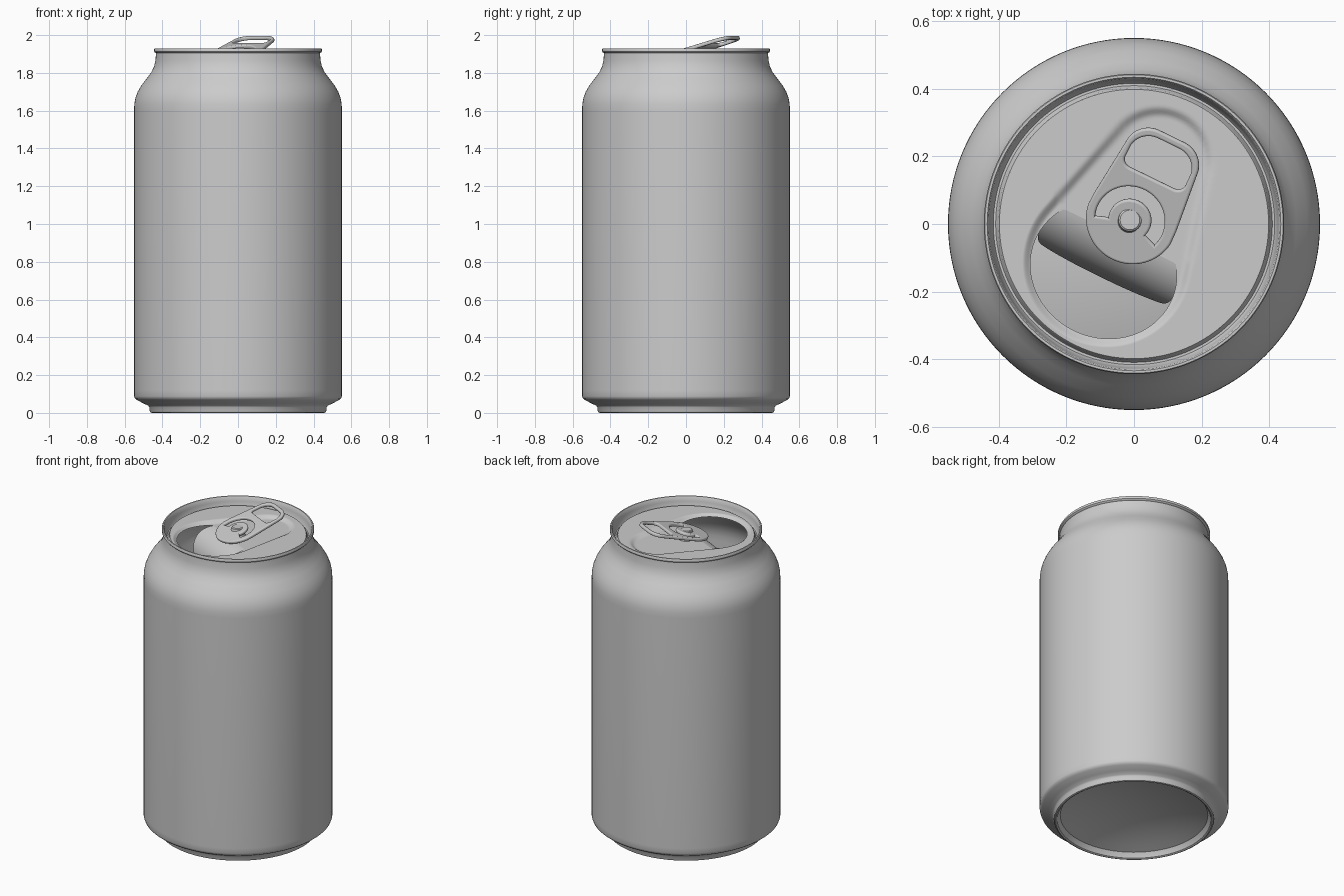
import bpy, bmesh, math
from mathutils import Vector, Matrix

if "Cube" in bpy.data.objects:
    bpy.data.objects.remove(bpy.data.objects["Cube"])

metal = bpy.data.materials.new("brushed_aluminium")
metal.diffuse_color = (0.6, 0.6, 0.6, 1)
metal.use_nodes = True
metal.node_tree.nodes["Principled BSDF"].inputs["Base Color"].default_value = metal.diffuse_color

# Shared lid layout: the tab axis is turned 26 degrees clockwise from +y
TURN = math.radians(26)
P = Vector((math.cos(TURN), -math.sin(TURN)))   # across the tab
A = Vector((math.sin(TURN), math.cos(TURN)))    # along the tab
MOUTH = Vector((-0.09, -0.135))                 # mouth centre
RIVET = Vector((-0.012, 0.012))
HALF_W, HALF_L, CHORD = 0.22, 0.2, 0.11         # mouth ellipse and its straight hinge
PANEL_R = 0.398


def finish(obj, angle=35):
    if not obj.data.materials:
        obj.data.materials.append(metal)
    bpy.ops.object.select_all(action='DESELECT')
    obj.select_set(True)
    bpy.context.view_layer.objects.active = obj
    bpy.ops.object.shade_smooth_by_angle(angle=math.radians(angle))
    return obj


def grid_mesh(name, rows, closed):
    """Skin a list of equally long point rows."""
    bm = bmesh.new()
    vs = [[bm.verts.new(p) for p in row] for row in rows]
    n = len(rows[0])
    for lo, hi in zip(vs, vs[1:]):
        for j in range(n if closed else n - 1):
            k = (j + 1) % n
            bm.faces.new((lo[j], lo[k], hi[k], hi[j]))
    bmesh.ops.remove_doubles(bm, verts=bm.verts, dist=1e-5)
    mesh = bpy.data.meshes.new(name)
    bm.to_mesh(mesh)
    bm.free()
    obj = bpy.data.objects.new(name, mesh)
    bpy.context.collection.objects.link(obj)
    return finish(obj)


def lathe(name, profile, n, centre=(0, 0)):
    rows = [[(centre[0] + r * math.cos(2 * math.pi * j / n),
              centre[1] + r * math.sin(2 * math.pi * j / n), z) for j in range(n)]
            for r, z in profile]
    return grid_mesh(name, rows, True)


def smoothstep(t):
    t = max(0.0, min(1.0, t))
    return t * t * (3 - 2 * t)


def lid_height(q):
    """Flat panel with a teardrop-shaped recess."""
    big, small = Vector((-0.08, -0.115)), Vector((0.072, 0.185))
    d = min((q - big.lerp(small, i / 24)).length - (0.25 - 0.087 * i / 24) for i in range(25))
    return 1.885 - 0.016 * smoothstep(-d / 0.03)


# Can body: domed base, wall, shoulder, neck, rolled rim and countersink groove
dome = [(0.43 * i / 8, 0.11 - 0.075 * (i / 8) ** 2) for i in range(9)]
lathe("can_body", dome + [
    (0.440, 0.020), (0.447, 0.005), (0.456, 0.0), (0.464, 0.003), (0.468, 0.012),
    (0.469, 0.030), (0.475, 0.038), (0.500, 0.050), (0.535, 0.068), (0.546, 0.077),
    (0.550, 0.088), (0.550, 0.12), (0.550, 1.60), (0.549, 1.635), (0.543, 1.668),
    (0.531, 1.700), (0.512, 1.733), (0.480, 1.775), (0.458, 1.805), (0.444, 1.835),
    (0.437, 1.865), (0.434, 1.905), (0.440, 1.908), (0.444, 1.913), (0.444, 1.925),
    (0.441, 1.930), (0.434, 1.930), (0.430, 1.925), (0.426, 1.900), (0.421, 1.868),
    (0.416, 1.860), (0.409, 1.860), (0.405, 1.866), (0.402, 1.880), (PANEL_R, 1.885)], 128)

# Lid panel: rays from the mouth outline out to the groove
N, RINGS = 192, 56
rows = [[] for _ in range(RINGS + 1)]
for j in range(N):
    f = -2 * math.pi * j / N
    c, s = math.cos(f), math.sin(f)
    r0 = 1 / math.hypot(c / HALF_W, s / HALF_L)
    if r0 * s > CHORD:
        r0 = CHORD / s
    d = P * c + A * s
    b = MOUTH.dot(d)
    r1 = -b + math.sqrt(b * b - MOUTH.length_squared + PANEL_R ** 2)
    for i in range(RINGS + 1):
        q = MOUTH + d * (r0 + (r1 - r0) * i / RINGS)
        rows[i].append((q.x, q.y, lid_height(q)))
grid_mesh("lid_panel", rows, True)

# Opened flap: the mouth piece, curled down from its hinge line
rows, drop, out, STEPS = [], 0.0, 0.0, 40
step = (CHORD + HALF_L) / STEPS
hinge_z = lid_height(MOUTH + A * CHORD)
for i in range(STEPS + 1):
    t = i * step
    w = HALF_W * math.sqrt(max(0, 1 - ((CHORD - t) / HALF_L) ** 2))
    row = []
    for k in range(17):
        q = MOUTH + A * (CHORD - out) + P * (w * (k / 8 - 1))
        row.append((q.x, q.y, hinge_z - drop))
    rows.append(row[::-1])
    ang = math.radians(15 + 70 * min(1, t / 0.2))
    out += step * math.cos(ang)
    drop += step * math.sin(ang)
grid_mesh("mouth_flap", rows, False)


# Pull tab: filled outline with a finger hole and a C-shaped slot
def arc(cx, cy, r, a0, a1, n):
    return [(cx + r * math.cos(math.radians(a0 + (a1 - a0) * i / n)),
             cy + r * math.sin(math.radians(a0 + (a1 - a0) * i / n))) for i in range(n + 1)]


outline = (arc(0.004, 0.004, 0.136, 186, 354, 32) + [(0.138, 0.03)]
           + arc(0.045, 0.212, 0.075, 8, 90, 14) + arc(-0.037, 0.212, 0.075, 90, 172, 14)
           + [(-0.130, 0.03)])
finger = (arc(0.077, 0.172, 0.026, -90, 10, 8) + arc(0.038, 0.200, 0.065, 10, 90, 12)
          + arc(-0.030, 0.200, 0.065, 90, 170, 12) + arc(-0.069, 0.172, 0.026, 170, 270, 8))
slot = arc(0, 0, 0.104, -20, 200, 36) + arc(0, 0, 0.064, 200, -20, 30)

curve = bpy.data.curves.new("tab_outline", 'CURVE')
curve.dimensions = '2D'
curve.fill_mode = 'BOTH'
curve.extrude = 0.003
curve.bevel_depth = 0.007
curve.bevel_resolution = 3
curve.offset = -0.007
for pts in (outline, finger, slot):
    sp = curve.splines.new('POLY')
    sp.points.add(len(pts) - 1)
    for p, (x, y) in zip(sp.points, pts):
        p.co = (x, y, 0, 1)
    sp.use_cyclic_u = True
tmp = bpy.data.objects.new("tab_outline", curve)
bpy.context.collection.objects.link(tmp)
bpy.context.view_layer.update()
tab_mesh = bpy.data.meshes.new_from_object(tmp.evaluated_get(bpy.context.evaluated_depsgraph_get()))
bpy.data.objects.remove(tmp)
tab = bpy.data.objects.new("pull_tab", tab_mesh)
bpy.context.collection.objects.link(tab)
tab.matrix_world = (Matrix.Translation((RIVET.x, RIVET.y, 1.909))
                    @ Matrix.Rotation(-TURN, 4, 'Z')
                    @ Matrix.Rotation(math.radians(16), 4, 'X'))
finish(tab)

# Rivet holding the tab
lathe("rivet", [(0.048, 1.865), (0.042, 1.90), (0.035, 1.915), (0.034, 1.924),
                (0.029, 1.928), (0.0, 1.928)], 32, RIVET)
